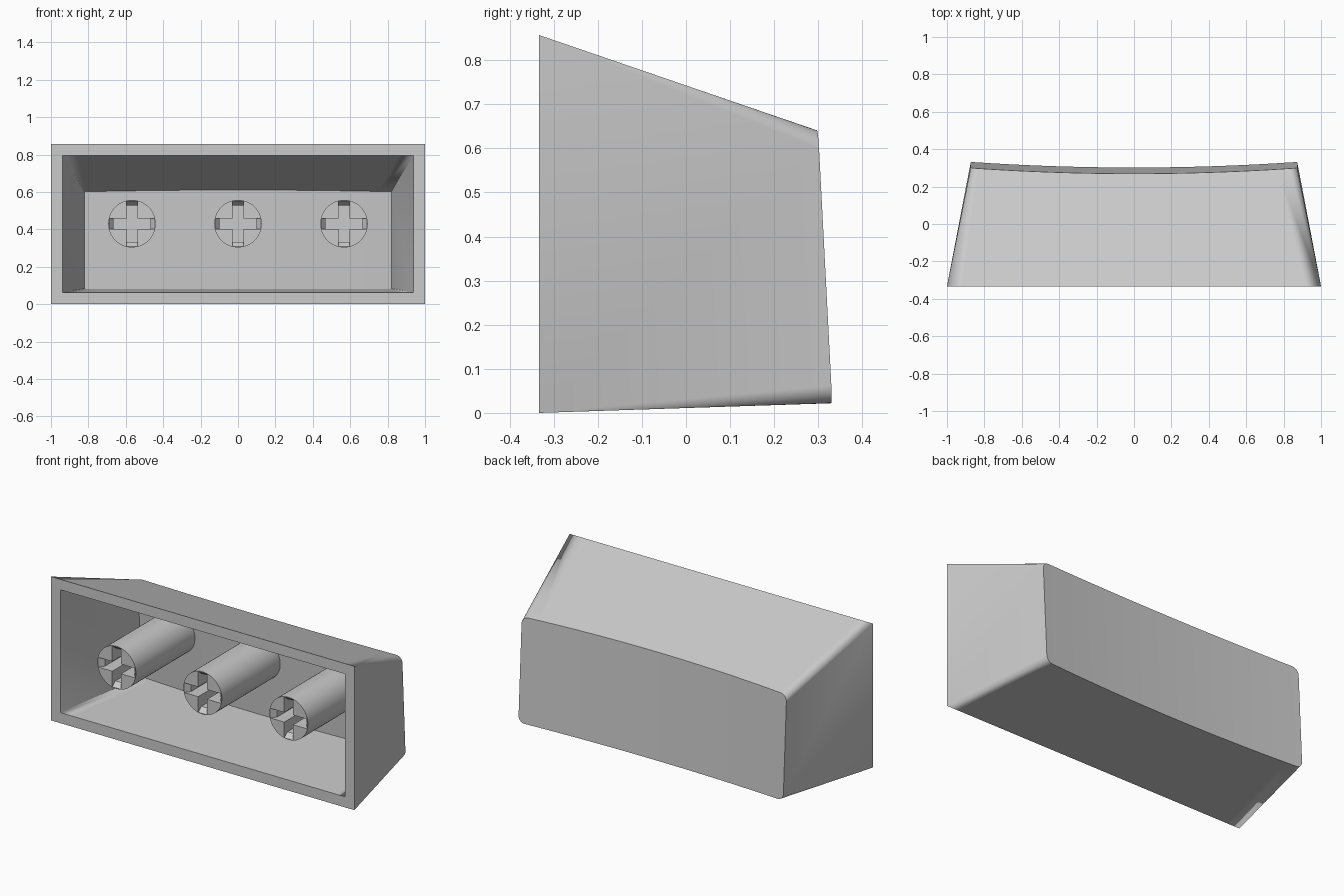
import bpy, bmesh, math
from math import radians, sin, cos

if "Cube" in bpy.data.objects:
    bpy.data.objects.remove(bpy.data.objects["Cube"], do_unlink=True)

grey = bpy.data.materials.new("light_grey_plastic")
grey.use_nodes = True
colour = (0.6, 0.6, 0.6, 1)
grey.diffuse_color = colour
grey.node_tree.nodes["Principled BSDF"].inputs["Base Color"].default_value = colour

FRONT = -0.333      # plane of the open side
CORNER, SPAN = 8, 24


def finish(bm, name):
    """Turn a bmesh into a linked object with the plastic material."""
    bmesh.ops.recalc_face_normals(bm, faces=bm.faces[:])
    mesh = bpy.data.meshes.new(name)
    bm.to_mesh(mesh)
    bm.free()
    mesh.materials.append(grey)
    obj = bpy.data.objects.new(name, mesh)
    bpy.context.collection.objects.link(obj)
    return obj


def smooth(obj):
    bpy.ops.object.select_all(action="DESELECT")
    obj.select_set(True)
    bpy.context.view_layer.objects.active = obj
    bpy.ops.object.shade_smooth_by_angle(angle=radians(30))


def columns(w, z0, z1, r):
    """Rounded rectangle as columns (x, low z, high z) from left to right."""
    left = []
    for i in range(CORNER + 1):
        a = radians(90) * i / CORNER
        left.append((-w + r * (1 - cos(a)), r * (1 - sin(a))))
    flat = [((w - r) * (2 * i / SPAN - 1), 0) for i in range(1, SPAN)]
    right = [(-x, inset) for x, inset in reversed(left)]
    return [(x, z0 + d, z1 - d) for x, d in left + flat + right]


def ring(bm, cols, dish=None):
    """Closed loop of vertices: low row left to right, high row back."""
    low, high = [], []
    for x, z0, z1 in cols:
        if dish is None:
            low.append(bm.verts.new((x, FRONT, z0)))
            high.append(bm.verts.new((x, FRONT, z1)))
        else:
            drop = 0.03 * max(0, 1 - (x / 0.873) ** 2)
            z0, z1 = z0 - 0.034 * drop, z1 + 0.343 * drop
            for row, z in ((low, z0), (high, z1)):
                y = 0.333 - 0.052 * z - drop - dish
                row.append(bm.verts.new((x, y, z)))
    return low + high[::-1]


def bridge(bm, a, b):
    n = len(a)
    for i in range(n):
        j = (i + 1) % n
        bm.faces.new((a[i], a[j], b[j], b[i]))


def cap(bm, loop):
    n = len(loop)
    for i in range(n // 2 - 1):
        bm.faces.new((loop[i], loop[i + 1], loop[n - 2 - i], loop[n - 1 - i]))


# Hollow tapered shell with a dished, tilted face
bm = bmesh.new()
outer_rim = ring(bm, columns(1, 0, 0.857, 0))
outer_top = ring(bm, columns(0.873, 0.022, 0.64, 0.04), 0)
inner_rim = ring(bm, columns(0.937, 0.063, 0.795, 0))
inner_top = ring(bm, columns(0.82, 0.082, 0.6, 0.004), 0.065)
bridge(bm, outer_rim, outer_top)
bridge(bm, outer_rim, inner_rim)
bridge(bm, inner_rim, inner_top)
cap(bm, outer_top)
cap(bm, inner_top)
bmesh.ops.remove_doubles(bm, verts=bm.verts[:], dist=0.0002)
shell = finish(bm, "shell")
smooth(shell)
weighted = shell.modifiers.new("even_shading", "WEIGHTED_NORMAL")
weighted.keep_sharp = True


# Cross-shaped socket cutter with flared ends at the mouth
def cross(bm, y, reach, half=0.029):
    points = []
    for k in range(4):
        c, s = cos(radians(90 * k)), sin(radians(90 * k))
        for u, v in ((reach, -half), (reach, half), (half, half)):
            points.append(bm.verts.new((u * c - v * s, y, u * s + v * c)))
    return points


bm = bmesh.new()
sections = [cross(bm, FRONT + d, reach)
            for d, reach in ((-0.02, 0.122), (0, 0.122), (0.03, 0.098), (0.2, 0.098))]
for a, b in zip(sections, sections[1:]):
    bridge(bm, a, b)
bm.faces.new(sections[0])
bm.faces.new(sections[-1])
cutter = finish(bm, "socket_cutter")
cutter.hide_render = True

# Round stem with the socket cut into its end
STEM_END = 0.25
bpy.ops.mesh.primitive_cylinder_add(
    vertices=48, radius=0.127, depth=STEM_END - FRONT,
    location=(0, (STEM_END + FRONT) / 2, 0), rotation=(radians(90), 0, 0))
stem = bpy.context.object
stem.name = "centre_stem"
stem.data.materials.append(grey)
bpy.ops.object.transform_apply(location=True, rotation=True)
cut = stem.modifiers.new("socket", "BOOLEAN")
cut.operation = "DIFFERENCE"
cut.solver = "EXACT"
cut.object = cutter
bpy.ops.object.modifier_apply(modifier=cut.name)
bpy.data.objects.remove(cutter, do_unlink=True)
smooth(stem)
stem.location.z = 0.43

# Outer stems share the same mesh
for name, x in (("right_stem", -0.567), ("left_stem", 0.567)):
    copy = stem.copy()
    copy.name = name
    copy.location.x = x
    bpy.context.collection.objects.link(copy)
